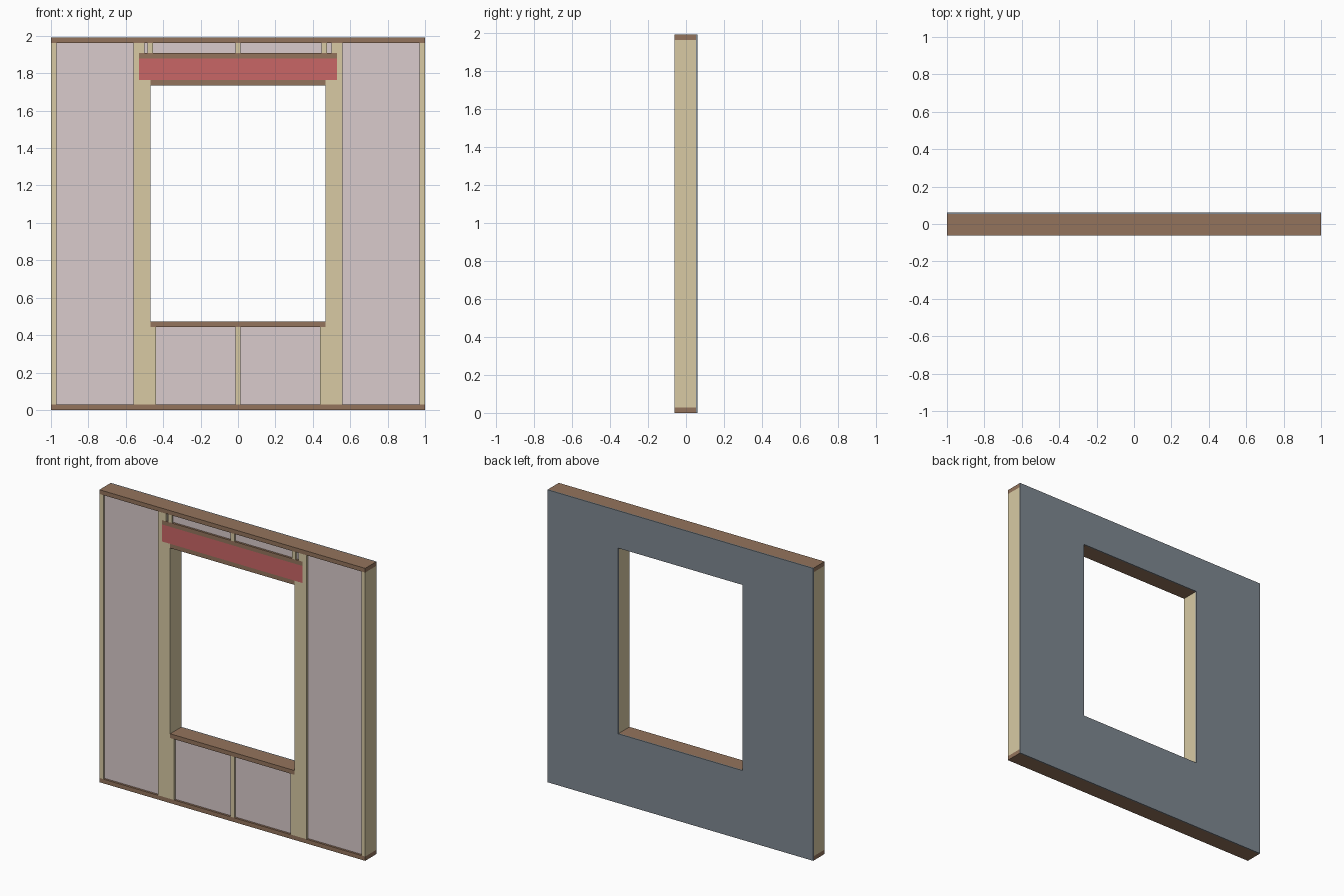
import bpy, bmesh

if "Cube" in bpy.data.objects:
    bpy.data.objects.remove(bpy.data.objects["Cube"])

def lin(c):
    return c / 12.92 if c <= 0.04045 else ((c + 0.055) / 1.055) ** 2.4

def material(name, hexcode):
    m = bpy.data.materials.new(name)
    m.diffuse_color = [lin(int(hexcode[i:i + 2], 16) / 255) for i in (0, 2, 4)] + [1]
    m.use_nodes = True
    m.node_tree.nodes["Principled BSDF"].inputs["Base Color"].default_value = m.diffuse_color
    return m

STUD = material("stud_wood", "D8CAA4")
PLATE = material("plate_wood", "94745C")
HEADER = material("header_red", "C96666")
BATT = material("insulation_pink", "DACBCC")
SHEET = material("sheathing_grey", "7F8992")

FRONT, FRAME_BACK, BACK = -0.061, 0.053, 0.061
BATT_FRONT = -0.047
TOP, T = 1.99, 0.029            # wall height, lumber thickness
OPEN_X, SILL, HEAD = 0.468, 0.472, 1.735
LOW, HIGH = T, TOP - T          # stud ends
HB, HT = HEAD + T, 1.88         # header bottom and top

def finish(name, bm, mat):
    bmesh.ops.recalc_face_normals(bm, faces=bm.faces)
    me = bpy.data.meshes.new(name)
    bm.to_mesh(me)
    bm.free()
    me.materials.append(mat)
    ob = bpy.data.objects.new(name, me)
    bpy.context.collection.objects.link(ob)
    return ob

def box(name, x0, x1, z0, z1, mat, y0=FRONT, y1=FRAME_BACK):
    bm = bmesh.new()
    bmesh.ops.create_cube(bm, size=1)
    for v in bm.verts:
        v.co = (x1 if v.co.x > 0 else x0, y1 if v.co.y > 0 else y0, z1 if v.co.z > 0 else z0)
    return finish(name, bm, mat)

def side_box(name, s, xa, xb, *args):
    x0, x1 = sorted((s * xa, s * xb))
    return box(name, x0, x1, *args)

# Horizontal plates and the header
box("bottom_plate", -1, 1, 0, LOW, PLATE)
box("top_plate", -1, 1, HIGH, TOP, PLATE)
box("window_sill", -OPEN_X, OPEN_X, SILL - T, SILL, PLATE)
box("header_bottom_plate", -OPEN_X, OPEN_X, HEAD, HB, PLATE)
box("header_beam", -0.53, 0.53, HB, HT, HEADER)
box("header_top_plate", -0.53, 0.53, HT, HT + T, PLATE)

# Studs and main insulation on both sides
for s, side in ((-1, "left"), (1, "right")):
    side_box(f"end_stud_{side}", s, 1, 1 - T, LOW, HIGH, STUD)
    side_box(f"king_stud_{side}", s, 0.56, 0.53, LOW, HIGH, STUD)
    side_box(f"outer_jack_stud_{side}", s, 0.53, 0.499, LOW, HB, STUD)
    side_box(f"inner_jack_stud_{side}", s, 0.499, OPEN_X, LOW, HB, STUD)
    side_box(f"sill_end_cripple_{side}", s, OPEN_X, 0.438, LOW, SILL - T, STUD)
    side_box(f"header_end_cripple_{side}", s, 0.53, 0.499, HT + T, HIGH, STUD)
    side_box(f"side_insulation_{side}", s, 1 - T, 0.56, LOW, HIGH, BATT, BATT_FRONT)
    side_box(f"sill_insulation_{side}", s, 0.438, T / 2, LOW, SILL - T, BATT, BATT_FRONT)

# Short studs below the sill and above the header
box("sill_cripple", -T / 2, T / 2, LOW, SILL - T, STUD)
edge = -0.499
for i, x in enumerate((-0.47, 0, 0.462)):
    box(f"header_cripple_{i}", x - T / 2, x + T / 2, HT + T, HIGH, STUD)
    box(f"header_insulation_{i}", edge, x - T / 2, HT + T, HIGH, BATT, BATT_FRONT)
    edge = x + T / 2
box("header_insulation_3", edge, 0.499, HT + T, HIGH, BATT, BATT_FRONT)

# Sheathing: one sheet with the window opening
bm = bmesh.new()
def ring(y, x, z0, z1):
    return [bm.verts.new(p) for p in ((-x, y, z0), (x, y, z0), (x, y, z1), (-x, y, z1))]
loops = [ring(FRAME_BACK, 1, 0, TOP), ring(BACK, 1, 0, TOP),
         ring(BACK, OPEN_X, SILL, HEAD), ring(FRAME_BACK, OPEN_X, SILL, HEAD)]
for a, b in zip(loops, loops[1:] + loops[:1]):
    for i in range(4):
        j = (i + 1) % 4
        bm.faces.new((a[i], a[j], b[j], b[i]))
finish("sheathing", bm, SHEET)
